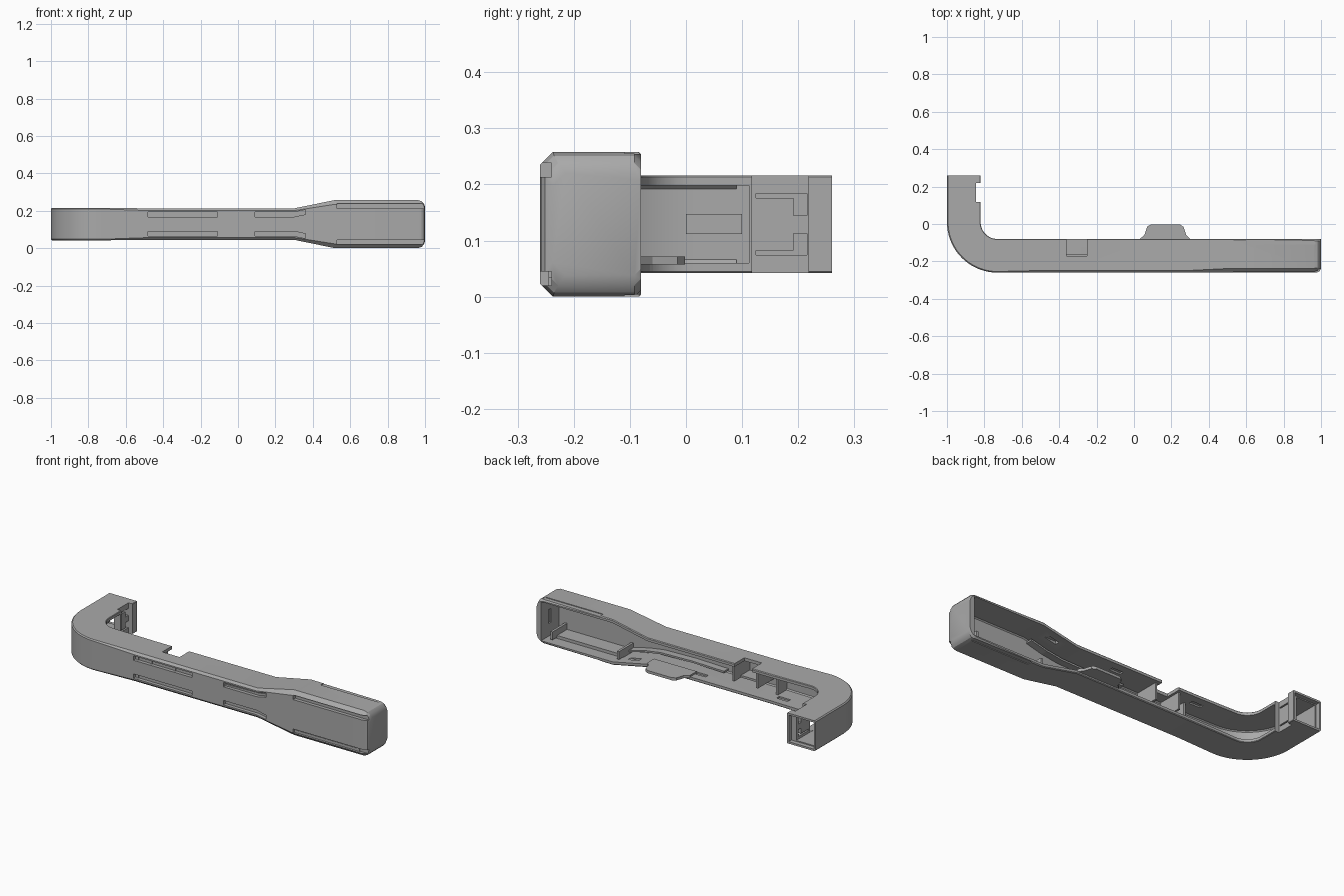
import bpy, bmesh, math
from mathutils import Vector

if "Cube" in bpy.data.objects:
    bpy.data.objects.remove(bpy.data.objects["Cube"], do_unlink=True)

MID = 0.129      # height of the centre line
FRONT = -0.26    # front face
WALL = 0.018

grey = bpy.data.materials.new("matte_grey")
grey.use_nodes = True
grey.diffuse_color = (0.4, 0.4, 0.4, 1)
grey.node_tree.nodes["Principled BSDF"].inputs["Base Color"].default_value = (0.4, 0.4, 0.4, 1)


def loft(name, rings):
    """Skin a list of equal closed rings and cap both ends."""
    bm = bmesh.new()
    rows = [[bm.verts.new(p) for p in ring] for ring in rings]
    n = len(rows[0])
    for a, b in zip(rows, rows[1:]):
        for i in range(n):
            j = (i + 1) % n
            bm.faces.new((a[i], a[j], b[j], b[i]))
    bm.faces.new(rows[0])
    bm.faces.new(rows[-1])
    bmesh.ops.recalc_face_normals(bm, faces=bm.faces)
    mesh = bpy.data.meshes.new(name)
    bm.to_mesh(mesh)
    bm.free()
    mesh.materials.append(grey)
    ob = bpy.data.objects.new(name, mesh)
    bpy.context.collection.objects.link(ob)
    return ob


def box(name, x, y, z):
    return loft(name, [[(a, y[0], z[0]), (a, y[1], z[0]), (a, y[1], z[1]), (a, y[0], z[1])] for a in x])


def cut(target, cutter):
    mod = target.modifiers.new("cut", 'BOOLEAN')
    mod.operation = 'DIFFERENCE'
    mod.solver = 'EXACT'
    mod.object = cutter
    bpy.context.view_layer.objects.active = target
    bpy.ops.object.modifier_apply(modifier=mod.name)
    bpy.data.objects.remove(cutter, do_unlink=True)


def half_height(x):
    """Half height of the bar: slim grip flaring to a wide head."""
    t = min(max((x - 0.3) / 0.22, 0), 1)
    return 0.084 + 0.045 * t


def section(h, front, back, chamfer, edge):
    c, e = chamfer, edge
    return [(front + c, -h), (back - e, -h), (back, e - h), (back, h - e),
            (back - e, h), (front + c, h), (front, h - c), (front, c - h)]


def at_bar(x, pts):
    return [(x, FRONT + d, MID + z) for d, z in pts]


def at_bend(t, pts):
    return [(-0.73 - (0.27 - d) * math.sin(t), 0.01 - (0.27 - d) * math.cos(t), MID + z) for d, z in pts]


def at_neck(y, pts):
    return [(-1 + d, y, MID + z) for d, z in pts]


def bend(pts, steps=18):
    return [at_bend(math.pi / 2 * i / steps, pts) for i in range(steps + 1)]


# Outer body: rounded head, flare, grip, bend and neck
rings = [at_bar(x, section(0.129 - s, f, 0.18, 0.023, 0.012))
         for x, s, f in [(1, 0.038, 0.022), (0.994, 0.02, 0.009), (0.982, 0.007, 0.002), (0.96, 0, 0)]]
rings += [at_bar(x, section(half_height(x), 0, 0.18, c, 0.004))
          for x, c in [(0.52, 0.023), (0.3, 0.012), (-0.48, 0.012)]]
slim = section(0.087, 0, 0.18, 0.006, 0.003)
rings += bend(slim) + [at_neck(0.26, slim)]
body = loft("handle_shell", rings)

# Hollow, open along the back and into the bend
def hollow(h):
    return section(h - WALL, 0.02, 0.25, 0.006, 0.001)

inside = [at_bar(x, hollow(half_height(x))) for x in (0.972, 0.52, 0.3, -0.48)]
inside += bend(hollow(0.087)) + [at_neck(0.112, hollow(0.087))]
cut(body, loft("hollow_cutter", inside))

# Square socket at the neck end, with the recessed latch wall
cut(body, box("socket_cutter", (-0.982, -0.862), (0.09, 0.3), (MID - 0.07, MID + 0.07)))
cut(body, box("mouth_cutter", (-0.99, -0.832), (0.235, 0.3), (MID - 0.076, MID + 0.076)))
cut(body, box("latch_recess", (-0.845, -0.78), (0.118, 0.218), (-0.1, 0.4)))
for s in (-1, 1):
    def span(a, b):
        return tuple(sorted((MID + s * a, MID + s * b)))
    cut(body, box("latch_slot", (-0.9, -0.8), (0.125, 0.2), span(0.047, 0.055)))
    cut(body, box("latch_window", (-0.9, -0.8), (0.192, 0.216), span(0.016, 0.055)))

# Long grooves beside the front edges
for x0, x1 in [(-0.48, -0.11), (0.09, 0.36), (0.53, 1.05)]:
    xs = [x0] + ([0.3] if x0 < 0.3 < x1 else []) + [x1]
    for s in (-1, 1):
        ring = [(x, half_height(x) - 0.02) for x in xs] + [(x, half_height(x) - 0.045) for x in reversed(xs)]
        groove = loft("groove_cutter", [[(x, y, MID + s * z) for x, z in ring] for y in (-0.3, -0.24)])
        cut(body, groove)

# Switch slot in the top wall, and shallow rebates on the head rim
cut(body, box("switch_slot", (-0.36, -0.25), (-0.17, -0.05), (0.17, 0.3)))
for z in [(0.254, 0.3), (-0.1, 0.004)]:
    cut(body, box("rim_rebate", (0.6, 0.97), (-0.11, -0.05), z))

# Snap pockets inside the upper and lower walls
for x in (0.42, 0.0, -0.52):
    h = half_height(x) - WALL
    for s in (-1, 1):
        z = MID + s * h
        cut(body, box("snap_pocket", (x - 0.035, x + 0.035), (-0.15, -0.125), (z - 0.009, z + 0.009)))
cut(body, box("end_pocket", (0.96, 0.98), (-0.17, -0.145), (MID - 0.04, MID + 0.04)))

# Locating tab on the lower rim
tab = [(0.03, -0.14), (0.3, -0.14), (0.3, -0.08), (0.28, -0.06), (0.265, -0.015),
       (0.245, -0.002), (0.09, -0.002), (0.07, -0.015), (0.055, -0.06), (0.03, -0.08)]
loft("locating_tab", [[(x, y, z) for x, y in tab] for z in (0.057, 0.072)])

# Cell cradle in the head
box("cradle_ledge", (0.5, 0.94), (-0.245, -0.15), (0.015, 0.035))
for i, x in enumerate((0.5, 0.92)):
    box(f"cradle_rib_{i + 1}", (x, x + 0.014), (-0.245, -0.11), (0.025, 0.07))

# Guides in the grip
for s, side in ((-1, "lower"), (1, "upper")):
    path = [(0.5, 0.085), (0.4, 0.06), (0.3, 0.045), (0.1, 0.04), (-0.1, 0.045)]
    loft(f"{side}_guide", [[(x, y, MID + s * (z + t)) for y, t in
                            ((-0.245, 0), (-0.2, 0), (-0.2, 0.01), (-0.245, 0.01))] for x, z in path])

# Switch holder below the slot
for i, x in enumerate((-0.385, -0.235)):
    box(f"switch_wall_{i + 1}", (x, x + 0.012), (-0.245, -0.1), (0.1, 0.198))
box("switch_shelf", (-0.385, -0.223), (-0.245, -0.16), (0.1, 0.112))
box("grip_rib", (-0.47, -0.458), (-0.245, -0.16), (0.06, 0.198))

# Wire rib on the outer wall of the neck
box("wire_rib", (-0.985, -0.97), (0.0, 0.1), (0.112, 0.147))

# Smooth the curved shell, keeping edges sharp
bpy.ops.object.select_all(action='DESELECT')
body.select_set(True)
bpy.context.view_layer.objects.active = body
bpy.ops.object.shade_smooth_by_angle(angle=math.radians(25))
